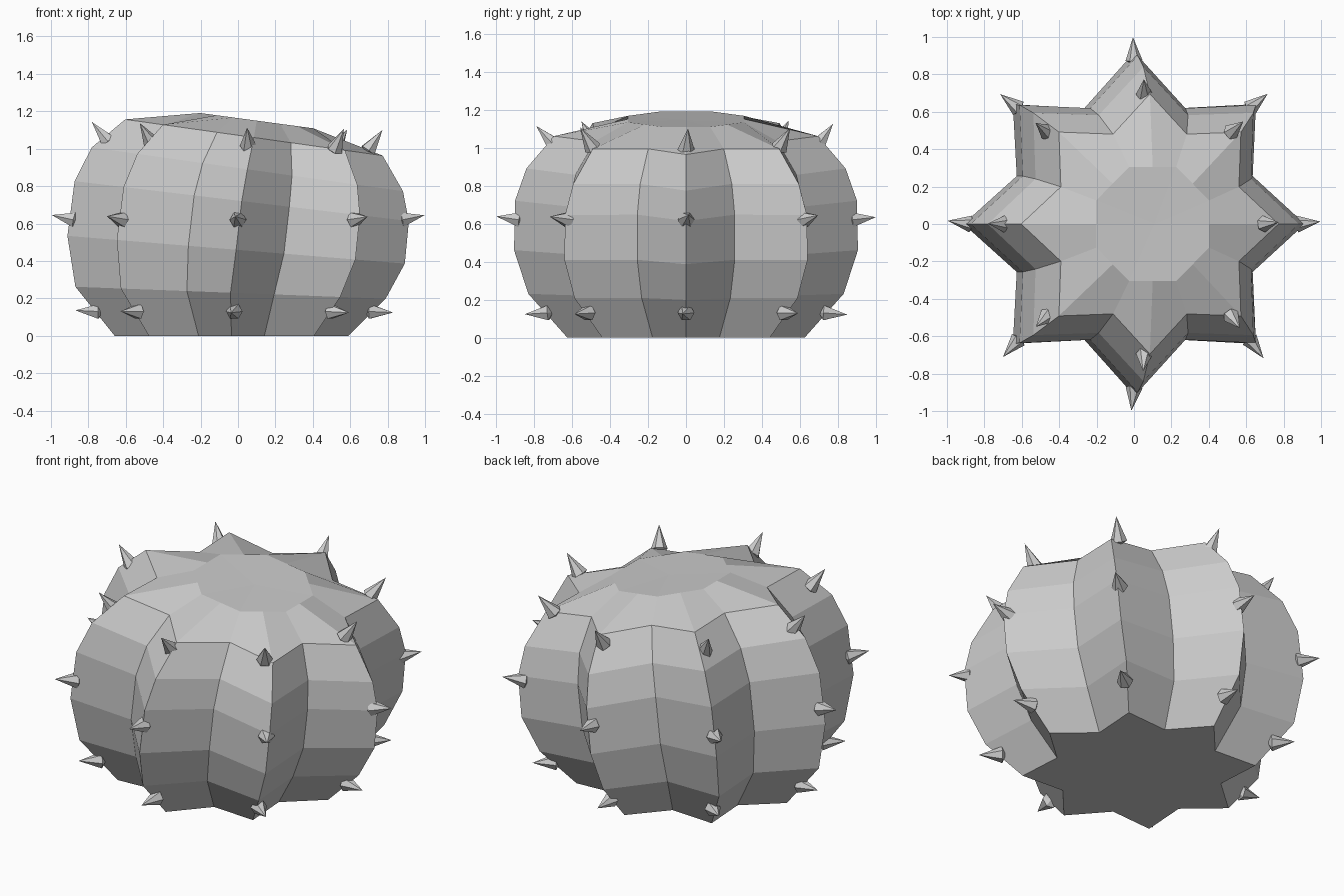
import bpy, bmesh, random
from math import cos, sin, radians, pi
from mathutils import Vector

if "Cube" in bpy.data.objects:
    bpy.data.objects.remove(bpy.data.objects["Cube"])

random.seed(4)
RIBS = 8

# ring: centre x, centre z, ridge radius, valley radius, tilt in degrees
RINGS = [
    (-0.035, 0.00, 0.625, 0.46, 0),
    (-0.04, 0.23, 0.83, 0.61, 2.2),
    (-0.01, 0.46, 0.905, 0.67, 4.7),
    (0.02, 0.72, 0.90, 0.67, 6.8),
    (0.05, 0.89, 0.84, 0.63, 8),
    (0.085, 1.06, 0.695, 0.52, 8),
    (0.10, 1.15, 0.305, 0.33, 7.7),
]


def ring_point(ring, angle, r):
    cx, cz, _, _, tilt = ring
    t = radians(tilt)
    x = r * cos(angle)
    return Vector((cx + x * cos(t), r * sin(angle), cz - x * sin(t)))


def finish(bm, name):
    bmesh.ops.recalc_face_normals(bm, faces=bm.faces)
    me = bpy.data.meshes.new(name)
    bm.to_mesh(me)
    bm.free()
    ob = bpy.data.objects.new(name, me)
    bpy.context.collection.objects.link(ob)
    return ob


# ribbed body: star-shaped rings that tilt towards the right
bm = bmesh.new()
n = RIBS * 2
loops = []
for ring in RINGS:
    loops.append([bm.verts.new(ring_point(ring, i * pi / RIBS, ring[2 + i % 2]))
                  for i in range(n)])
for a, b in zip(loops, loops[1:]):
    for i in range(n):
        j = (i + 1) % n
        bm.faces.new((a[i], a[j], b[j], b[i]))
crown = bm.verts.new((0.11, 0, 1.145))
for i in range(n):
    bm.faces.new((loops[-1][i], loops[-1][(i + 1) % n], crown))
bm.faces.new(loops[0][::-1])
finish(bm, "cactus_body")


# spines: small six-sided cones along every rib
def spine(bm, base, direction, length, radius):
    q = direction.to_track_quat('Z', 'Y')
    ring = [bm.verts.new(base + q @ Vector((radius * cos(k * pi / 3),
            radius * sin(k * pi / 3), 0))) for k in range(6)]
    tip = bm.verts.new(base + direction * length)
    back = bm.verts.new(base - direction * 0.025)
    for k in range(6):
        bm.faces.new((ring[k], ring[(k + 1) % 6], tip))
        bm.faces.new((ring[(k + 1) % 6], ring[k], back))


# row: name, centre x, centre z, radius, tilt, elevation, spine length
ROWS = [
    ("lower_spines", -0.02, 0.13, 0.725, 0, 0, 0.125),
    ("middle_spines", 0.0, 0.62, 0.875, 0, 8, 0.125),
    ("upper_spines", 0.0, 1.015, 0.695, 2, 50, 0.135),
]
for name, cx, cz, r, tilt, elev, length in ROWS:
    bm = bmesh.new()
    # the upper row leans with the body
    for i in range(RIBS):
        a = i * 2 * pi / RIBS
        base = ring_point((cx, cz, 0, 0, tilt), a, r)
        if name == "upper_spines":
            base.x += 0.055 * sin(a) ** 2
        e = radians(elev + random.uniform(-5, 5))
        yaw = a + radians(random.uniform(-10, 10))
        d = Vector((cos(yaw) * cos(e), sin(yaw) * cos(e), sin(e)))
        spine(bm, base, d, length, 0.045)
    finish(bm, name)
